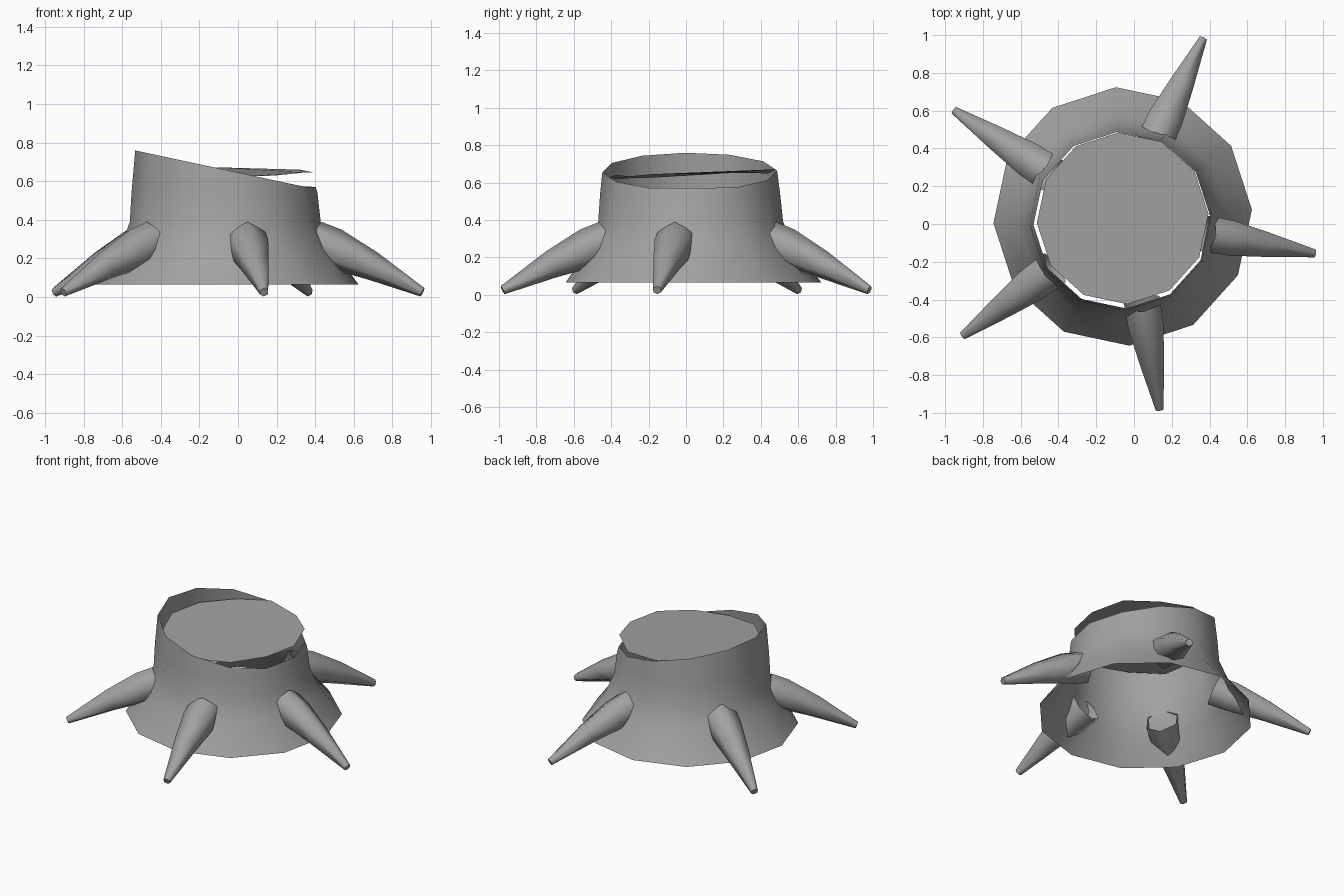
import bpy, bmesh, math
from mathutils import Vector

cube = bpy.data.objects.get("Cube")
if cube:
    bpy.data.objects.remove(cube, do_unlink=True)

grey = bpy.data.materials.new("stump_grey")
grey.use_nodes = True
colour = (0.36, 0.36, 0.36, 1)
grey.diffuse_color = colour
grey.node_tree.nodes["Principled BSDF"].inputs["Base Color"].default_value = colour

SIDES = 12
PHASE = math.radians(3)


def finish(name, bm, smooth=True):
    mesh = bpy.data.meshes.new(name)
    bm.to_mesh(mesh)
    bm.free()
    mesh.materials.append(grey)
    for poly in mesh.polygons:
        poly.use_smooth = smooth
    obj = bpy.data.objects.new(name, mesh)
    bpy.context.collection.objects.link(obj)
    return obj


def skin(bm, rings):
    """Join successive rings of vertices with quads."""
    for low, high in zip(rings, rings[1:]):
        n = len(low)
        for i in range(n):
            j = (i + 1) % n
            bm.faces.new((low[i], low[j], high[j], high[i]))


def ring_points(centre, radius):
    for i in range(SIDES):
        a = PHASE + math.tau * i / SIDES
        yield centre[0] + radius * math.cos(a), centre[1] + radius * math.sin(a)


# Open flared trunk with a slanted rim
bm = bmesh.new()
rings = []
for x, y, radius, z in ((-0.06, 0.04, 0.685, 0.065), (-0.062, 0.03, 0.55, 0.25),
                        (-0.066, 0.025, 0.495, 0.39), (-0.07, 0.022, 0.482, 0.54)):
    rings.append([bm.verts.new((px, py, z)) for px, py in ring_points((x, y), radius)])
rim = []
for px, py in ring_points((-0.065, 0.02), 0.468):
    rim.append(bm.verts.new((px, py, max(0.57, 0.645 - 0.215 * px))))
rings.append(rim)
skin(bm, rings)
finish("trunk_shell", bm)

# Slightly uneven cut top, loose inside the rim
bm = bmesh.new()
edge = []
for i, (px, py) in enumerate(ring_points((-0.06, 0.03), 0.455)):
    wobble = 0.012 * math.sin(2.5 * i)
    edge.append(bm.verts.new((px, py, 0.643 + 0.035 * py + wobble)))
bm.faces.new(edge)
finish("cut_top", bm, smooth=False)


# Tapered roots, open where they enter the trunk
def root(name, start, tip):
    start, tip = Vector((*start, 0.27)), Vector((*tip, 0.025))
    out = (tip - start).normalized()
    side = out.cross(Vector((0, 0, 1))).normalized()
    up = side.cross(out)
    bm = bmesh.new()
    rings = []
    for t, radius, lift in ((-0.08, 0.11, 0.0), (0.12, 0.108, 0.01),
                            (0.5, 0.075, 0.015), (1.0, 0.024, 0.0)):
        c = start.lerp(tip, t) + Vector((0, 0, lift))
        ring = []
        for i in range(6):
            a = math.tau * i / 6
            ring.append(bm.verts.new(c + radius * (up * math.cos(a) + side * math.sin(a))))
        rings.append(ring)
    skin(bm, rings)
    bm.faces.new(rings[-1])
    bmesh.ops.recalc_face_normals(bm, faces=bm.faces)
    obj = finish(name, bm)
    bpy.ops.object.select_all(action="DESELECT")
    bpy.context.view_layer.objects.active = obj
    obj.select_set(True)
    bpy.ops.object.shade_smooth_by_angle(angle=math.radians(61))


root("back_root", (0.13, 0.48), (0.365, 0.98))
root("left_root", (0.43, -0.06), (0.955, -0.155))
root("front_root", (0.05, -0.46), (0.135, -0.98))
root("front_right_root", (-0.47, -0.27), (-0.905, -0.59))
root("back_right_root", (-0.48, 0.29), (-0.95, 0.6))
